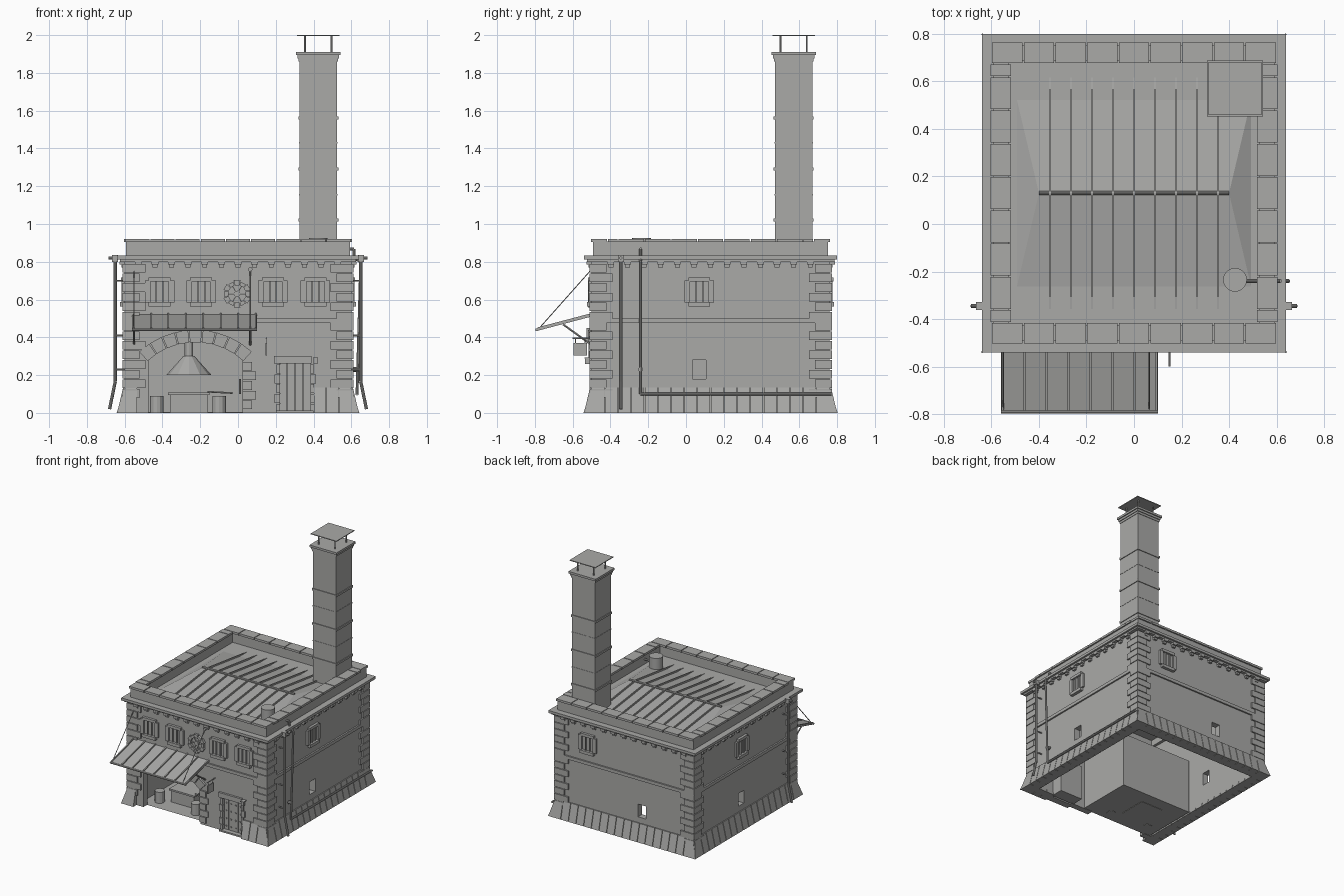
import bpy, bmesh, math
from mathutils import Vector as V

if "Cube" in bpy.data.objects:
    bpy.data.objects.remove(bpy.data.objects["Cube"])

stone = bpy.data.materials.new("plain_grey")
stone.use_nodes = True
GREY = (0.4, 0.4, 0.39, 1)
stone.diffuse_color = GREY
stone.node_tree.nodes["Principled BSDF"].inputs["Base Color"].default_value = GREY

HX, HY, CY = 0.6, 0.63, 0.13          # wall half sizes and centre
SIDES = {                             # tangent, normal, half length, wall distance
    "front": (V((1, 0, 0)), V((0, -1, 0)), HX, HY),
    "back": (V((1, 0, 0)), V((0, 1, 0)), HX, HY),
    "left": (V((0, 1, 0)), V((1, 0, 0)), HY, HX),
    "right": (V((0, 1, 0)), V((-1, 0, 0)), HY, HX),
}
parts = {}


def mesh(name):
    return parts.setdefault(name, bmesh.new())


def hexa(bm, pts):
    """Solid from a lower ring and an upper ring of equal length."""
    vs = [bm.verts.new(p) for p in pts]
    n = len(vs) // 2
    bm.faces.new(vs[:n][::-1])
    bm.faces.new(vs[n:])
    for i in range(n):
        j = (i + 1) % n
        bm.faces.new((vs[i], vs[j], vs[n + j], vs[n + i]))


def box(bm, x0, x1, y0, y1, z0, z1):
    hexa(bm, [(x, y, z) for z in (z0, z1)
              for x, y in ((x0, y0), (x1, y0), (x1, y1), (x0, y1))])


def at(side, u, d, z):
    """Point on a wall: u along it, d out of it, z up."""
    t, n, _, dist = SIDES[side]
    return V((0, CY, z)) + t * u + n * (dist + d)


def sbox(bm, side, u0, u1, d0, d1, z0, z1):
    a, b = at(side, u0, d0, z0), at(side, u1, d1, z1)
    lo, hi = [min(p) for p in zip(a, b)], [max(p) for p in zip(a, b)]
    box(bm, lo[0], hi[0], lo[1], hi[1], lo[2], hi[2])


def rod(bm, p, q, r, r2=None, n=10):
    p, q = V(p), V(q)
    rot = (q - p).to_track_quat('Z', 'Y')
    ring = [V((math.cos(a), math.sin(a), 0)) for a in (2 * math.pi * i / n for i in range(n))]
    hexa(bm, [p + rot @ (v * r) for v in ring] + [q + rot @ (v * (r2 or r)) for v in ring])


def pipe(bm, pts, r):
    for p, q in zip(pts, pts[1:]):
        rod(bm, p, q, r)


def arc(radius, a0, a1, n, y):
    return [(-0.225 + radius * math.sin(a), y, radius * math.cos(a))
            for a in (a0 + (a1 - a0) * i / n for i in range(n + 1))]


# Hollow walls with the arch, doorway and small vents cut out
FY = CY - HY
walls, hollow = mesh("walls"), mesh("hollow_cutter")
box(walls, -HX, HX, FY, CY + HY, 0, 0.83)
box(hollow, -0.55, 0.55, FY + 0.05, CY + HY - 0.05, -0.1, 0.8)
holes = mesh("opening_cutter")
ends = [(-0.475, 0), (0.025, 0)]
ring = lambda y: [(ends[1][0], y, -0.1), (ends[0][0], y, -0.1)] + arc(0.376, -0.727, 0.727, 14, y)
hexa(holes, ring(FY - 0.1) + ring(FY + 0.1))
sbox(holes, "front", 0.22, 0.385, -0.1, 0.1, -0.1, 0.265)
VENTS = (("left", -0.06), ("right", 0.04), ("back", -0.15))
for side, u in VENTS:
    sbox(holes, side, u - 0.035, u + 0.035, -0.1, 0.1, 0.18, 0.28)

# Forge room behind the arch, and the door lobby
room = mesh("forge_room")
box(room, -0.53, 0.1, FY + 0.04, 0.0, 0.003, 0.44)
box(room, 0.2, 0.4, FY + 0.04, -0.36, 0.003, 0.28)
room.faces.ensure_lookup_table()
bmesh.ops.delete(room, geom=[f for f in room.faces
                             if all(v.co.y < FY + 0.05 for v in f.verts)], context='FACES_ONLY')

# String course, cornice, brackets, parapet, capstones, quoins and plinth
course, cornice = mesh("string_course"), mesh("cornice")
brackets, parapet = mesh("cornice_brackets"), mesh("parapet")
caps, quoins, plinth = mesh("capstones"), mesh("corner_quoins"), mesh("plinth")
for side, (t, n, half, dist) in SIDES.items():
    sbox(course, side, -half - 0.01, half + 0.01, -0.01, 0.012, 0.475, 0.5)
    sbox(cornice, side, -half - 0.04, half + 0.04, -0.06, 0.04, 0.812, 0.832)
    sbox(cornice, side, -half - 0.025, half + 0.025, -0.03, 0.025, 0.8, 0.812)
    sbox(parapet, side, -half + 0.008, half - 0.008, -0.072, -0.008, 0.75, 0.908)
    count = round(2 * half / 0.088) - 1
    for i in range(count):
        u = (i - (count - 1) / 2) * 0.088
        sbox(brackets, side, u - 0.018, u + 0.018, -0.01, 0.028, 0.785, 0.802)
        sbox(brackets, side, u - 0.013, u + 0.013, -0.01, 0.016, 0.77, 0.785)
    step = 2 * half / 9
    for i in range(9):
        u = -half + i * step
        if abs(n.x) and i in (0, 8):
            u0, u1 = (u + 0.085, u + step) if i == 0 else (u, u + step - 0.085)
        else:
            u0, u1 = u, u + step
        sbox(caps, side, u0 + 0.003, u1 - 0.003, -0.083, 0.003, 0.904, 0.921)
        # Flared plinth stones, mitred at the corners
        for j in (0, 1):
            a, b = u + j * step / 2, u + (j + 1) * step / 2
            if side == "front" and -0.52 < (a + b) / 2 < 0.4:
                continue
            flare = lambda w: w * (1 + 0.045 / half) if abs(abs(w) - half) < 0.001 else w
            g = 0.002
            a0, b0 = flare(a) + g, flare(b) - g
            hexa(plinth, [at(side, a0, 0.04, 0), at(side, b0, 0.04, 0),
                          at(side, b - g, -0.06, 0), at(side, a + g, -0.06, 0),
                          at(side, a + g, 0.008, 0.135), at(side, b - g, 0.008, 0.135),
                          at(side, b - g, -0.02, 0.135), at(side, a + g, -0.02, 0.135)])
    for k in range(14):
        z = 0.08 + k * 0.051
        for s in (-1, 1):
            long = 0.11 if (k + (abs(n.x) > 0)) % 2 else 0.078
            sbox(quoins, side, s * (half + 0.012), s * (half - long), -0.01, 0.012, z, z + 0.046)

# Arch stones and right jamb
stones = mesh("arch_stones")
for i in range(9):
    a0 = -0.75 + i * 1.5 / 9
    lift = 0.012 if i == 4 else 0
    prof = lambda y: (arc(0.374, a0 + 0.006, a0 + 0.16, 1, y)
                      + arc(0.44 + lift, a0 + 0.16, a0 + 0.006, 1, y))
    hexa(stones, prof(FY - 0.016 - lift) + prof(FY + 0.03))
for k in range(5):
    w = 0.095 if k % 2 else 0.075
    sbox(stones, "front", 0.024, w, -0.04, 0.012, 0.02 + k * 0.051, 0.066 + k * 0.051)

# Barred windows
windows = mesh("windows")
for side, u in [("front", x) for x in (-0.415, -0.195, 0.185, 0.41)] + \
               [("left", -0.06), ("right", 0.04), ("back", 0.32)]:
    for s in (-1, 1):
        sbox(windows, side, u + s * 0.048, u + s * 0.078, -0.01, 0.016, 0.585, 0.7)
        sbox(windows, side, u + s * 0.014, u + s * 0.022, -0.01, 0.012, 0.58, 0.7)
    sbox(windows, side, u - 0.058, u + 0.058, -0.01, 0.02, 0.696, 0.718)
    sbox(windows, side, u - 0.058, u + 0.058, -0.01, 0.024, 0.562, 0.586)
    sbox(windows, side, u - 0.048, u + 0.048, -0.01, 0.003, 0.58, 0.7)

# Round window with a stone ring and spokes
rose = mesh("round_window")
c = V((-0.005, FY, 0.63))
for i in range(12):
    a = i * math.pi / 6
    d = lambda r, b, y: c + V((r * math.cos(b), y, r * math.sin(b)))
    r1 = 0.075 if i % 2 else 0.068
    hexa(rose, [d(r, a + e, y) for y in (-0.018, 0.01)
                for r, e in ((0.047, -0.24), (r1, -0.24), (r1, 0.24), (0.047, 0.24))])
    if i % 2 == 0:
        rod(rose, d(0.01, a, -0.006), d(0.05, a, -0.006), 0.004, n=6)
rod(rose, c + V((0, -0.012, 0)), c + V((0, 0.01, 0)), 0.017, n=12)

# Planked door with studs and stone surround
door, surround = mesh("door"), mesh("door_surround")
for i in range(4):
    u = 0.222 + i * 0.041
    sbox(door, "front", u, u + 0.038, -0.03, -0.012, 0.01, 0.262)
    for z in (0.04, 0.1, 0.16, 0.22):
        rod(door, at("front", u + 0.019, -0.015, z), at("front", u + 0.019, -0.005, z), 0.006, n=6)
sbox(surround, "front", 0.19, 0.39, -0.03, 0.016, 0.262, 0.3)
for k in range(5):
    w = 0.03 if k % 2 else 0.018
    for inner, s in ((0.222, -1), (0.384, 1)):
        sbox(surround, "front", inner, inner + s * w, -0.03, 0.01, k * 0.052, k * 0.052 + 0.048)
sbox(surround, "front", 0.2, 0.4, -0.03, 0.025, 0, 0.012)

# Low hipped roof with standing seams
roof, seams = mesh("roof"), mesh("roof_seams")
EAVE, RIDGE = 0.81, 0.88
e = [roof.verts.new((x, y, EAVE)) for x, y in ((-0.53, -0.42), (0.53, -0.42), (0.53, 0.68), (-0.53, 0.68))]
r = [roof.verts.new((x, CY, RIDGE)) for x in (-0.4, 0.4)]
for f in ((e[0], e[1], r[1], r[0]), (e[2], e[3], r[0], r[1]), (e[1], e[2], r[1]), (e[3], e[0], r[0])):
    roof.faces.new(f)
for i in range(-4, 5):
    x = i * 0.0885
    for y in (-0.42, 0.68):
        hexa(seams, [(x + dx, yy, z + dz) for dx in (-0.004, 0.004)
                     for yy, z, dz in ((y, EAVE, -0.01), (CY, RIDGE, -0.01), (CY, RIDGE, 0.012), (y, EAVE, 0.012))])
rod(seams, (-0.4, CY, RIDGE + 0.004), (0.4, CY, RIDGE + 0.004), 0.008)

# Chimney with bands, crown and raised cap plate
chimney = mesh("chimney")
KX, KY = 0.425, 0.57


def band(h, z0, z1):
    box(chimney, KX - h, KX + h, KY - h, KY + h, z0, z1)


band(0.1, 0.78, 1.88)
for z in (1.02, 1.29, 1.56):
    band(0.106, z - 0.008, z + 0.008)
for z in (1.155, 1.43):
    band(0.102, z - 0.004, z + 0.004)
for h, z in ((0.104, 1.86), (0.11, 1.877), (0.118, 1.894)):
    band(h, z, z + 0.017)
for sx in (-1, 1):
    for sy in (-1, 1):
        rod(chimney, (KX + sx * 0.07, KY + sy * 0.07, 1.9), (KX + sx * 0.07, KY + sy * 0.07, 1.995), 0.005, n=6)
band(0.112, 1.994, 2.0)

# Roof tank with its overflow pipe running down and along the wall
tank, pipes = mesh("roof_tank"), mesh("pipes")
rod(tank, (0.425, -0.235, 0.82), (0.425, -0.235, 0.926), 0.05, n=20)
pipe(pipes, [(0.45, -0.24, 0.868), (0.615, -0.24, 0.868), (0.615, -0.24, 0.82),
             (0.65, -0.24, 0.8), (0.63, -0.24, 0.1), (0.63, 0.77, 0.1)], 0.008)
rod(pipes, (0.61, -0.24, 0.23), (0.64, -0.24, 0.23), 0.013)

# Downpipes with hoppers and splayed feet
for s in (-1, 1):
    x, y = s * 0.65, -0.345
    pipe(pipes, [(x, y, 0.82), (x, y, 0.165), (s * 0.68, y, 0.02)], 0.009)
    box(pipes, x - 0.016, x + 0.016, y - 0.016, y + 0.016, 0.8, 0.835)
    rod(pipes, (s * 0.6, y, 0.82), (s * 0.685, y, 0.82), 0.008)
    for z in (0.23, 0.41, 0.7):
        rod(pipes, (s * 0.59, y, z), (x, y, z), 0.005, n=6)

# Awning with ribs, struts and tie rods
awning, stays = mesh("awning"), mesh("awning_stays")
slab = lambda x0, x1, b, t: hexa(awning, [(x, y, z + o) for x in (x0, x1) for y, z, o in (
    (-0.785, 0.437, b), (FY, 0.512, b), (FY, 0.512, t), (-0.785, 0.437, t))])
slab(-0.56, 0.1, 0, 0.008)
for i in range(8):
    x = -0.557 + i * 0.0925
    slab(x, x + 0.008, -0.002, 0.016)
rod(stays, (-0.56, -0.79, 0.44), (0.1, -0.79, 0.44), 0.008)
for x in (-0.55, 0.065):
    rod(stays, (x, -0.78, 0.445), (x, FY, 0.76), 0.003, n=6)
    rod(stays, (x, FY, 0.36), (x, -0.65, 0.468), 0.006, n=6)
    rod(stays, (x, FY + 0.01, 0.76), (x, FY - 0.012, 0.76), 0.012)

# Hanging sign and door lantern
sign = mesh("hanging_sign")
rod(sign, (0.15, FY, 0.395), (0.15, -0.6, 0.395), 0.004, n=6)
box(sign, 0.146, 0.154, -0.595, -0.525, 0.305, 0.37)
for y in (-0.585, -0.535):
    rod(sign, (0.15, y, 0.36), (0.15, y, 0.395), 0.002, n=6)
lantern = mesh("lantern")
sbox(lantern, "front", 0.4, 0.42, 0.012, 0.034, 0.258, 0.288)
sbox(lantern, "front", 0.396, 0.424, -0.01, 0.038, 0.288, 0.294)

# Forge furniture: hood, bench, barrels and lever
forge = mesh("forge_furniture")
rod(forge, (-0.26, -0.2, 0.2), (-0.26, -0.2, 0.3), 0.12, 0.03, n=12)
rod(forge, (-0.26, -0.2, 0.3), (-0.26, -0.2, 0.44), 0.022, n=12)
box(forge, -0.36, -0.16, -0.32, -0.1, 0, 0.095)
box(forge, -0.37, -0.15, -0.33, -0.09, 0.095, 0.108)
for x, y in ((-0.1, -0.38), (-0.43, -0.36)):
    rod(forge, (x, y, 0), (x, y, 0.09), 0.036, n=12)
rod(forge, (-0.16, -0.3, 0.112), (-0.03, -0.34, 0.105), 0.005, n=6)
rod(forge, (0.01, -0.4, 0.1), (0.01, -0.4, 0.18), 0.005, n=6)

# Turn the parts into objects
objs = {}
for name, bm in parts.items():
    bmesh.ops.recalc_face_normals(bm, faces=bm.faces[:])
    me = bpy.data.meshes.new(name)
    bm.to_mesh(me)
    bm.free()
    me.materials.append(stone)
    objs[name] = bpy.data.objects.new(name, me)
    bpy.context.collection.objects.link(objs[name])
for cutter in ("hollow_cutter", "opening_cutter"):
    mod = objs["walls"].modifiers.new(cutter, 'BOOLEAN')
    mod.operation, mod.solver, mod.object = 'DIFFERENCE', 'EXACT', objs[cutter]
    objs[cutter].hide_render = True
    objs[cutter].hide_viewport = True
for name in ("roof_tank", "pipes", "awning_stays"):
    with bpy.context.temp_override(object=objs[name], active_object=objs[name],
                                   selected_objects=[objs[name]], selected_editable_objects=[objs[name]]):
        bpy.ops.object.shade_smooth_by_angle()
